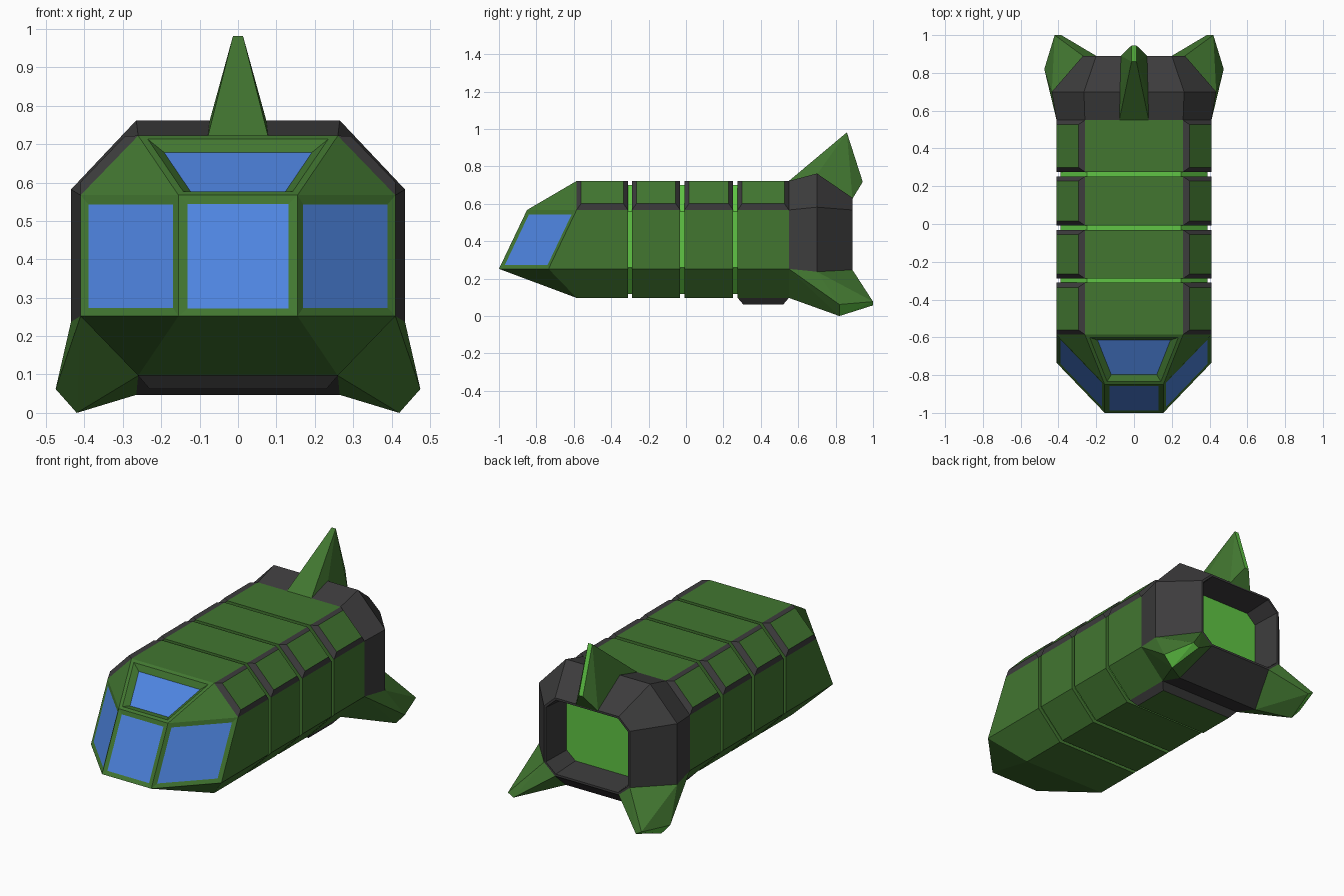
import bpy, bmesh
from mathutils import Vector

if "Cube" in bpy.data.objects:
    bpy.data.objects.remove(bpy.data.objects["Cube"])


def material(name, rgb):
    m = bpy.data.materials.new(name)
    m.diffuse_color = (*rgb, 1)
    m.use_nodes = True
    m.node_tree.nodes["Principled BSDF"].inputs["Base Color"].default_value = m.diffuse_color
    return m


MATS = [material("hull_green", (0.054, 0.182, 0.030)),
        material("bright_green", (0.115, 0.56, 0.058)),
        material("dark_grey", (0.046, 0.045, 0.046)),
        material("window_blue", (0.076, 0.231, 0.74))]
GREEN, BRIGHT, GREY, BLUE = range(4)


def finish(bm, name):
    me = bpy.data.meshes.new(name)
    bm.to_mesh(me)
    bm.free()
    for m in MATS:
        me.materials.append(m)
    ob = bpy.data.objects.new(name, me)
    bpy.context.collection.objects.link(ob)
    return ob


def octagon(w, t, z0, z1, z2, z3):
    """Side half-width w (z1..z2), top and bottom half-width t (z0 and z3)."""
    half = [(t, z0), (w, z1), (w, z2), (t, z3)]
    return half + [(-x, z) for x, z in reversed(half)]


def loft(stations, mat=GREEN):
    """Skin octagons given as (y, section) and cap both ends."""
    bm = bmesh.new()
    rings = [[bm.verts.new((x, y, z)) for x, z in sec] for y, sec in stations]
    for a, b in zip(rings, rings[1:]):
        for i in range(8):
            j = (i + 1) % 8
            bm.faces.new((a[i], a[j], b[j], b[i]))
    bm.faces.new(rings[0])
    bm.faces.new(rings[-1])
    bmesh.ops.recalc_face_normals(bm, faces=bm.faces)
    bm.normal_update()
    for f in bm.faces:
        f.material_index = mat
    return bm


def inset(bm, faces, width, depth, rim=None, cap=None):
    r = bmesh.ops.inset_individual(bm, faces=faces, thickness=width, depth=depth,
                                   use_even_offset=True)
    bm.normal_update()
    for f in r["faces"]:
        if rim is not None:
            f.material_index = rim
    for f in faces:
        if cap is not None:
            f.material_index = cap


def hull(points, name, bright_test):
    bm = bmesh.new()
    for p in points:
        bm.verts.new(p)
    bmesh.ops.convex_hull(bm, input=bm.verts)
    loose = [v for v in bm.verts if not v.link_faces]
    bmesh.ops.delete(bm, geom=loose, context='VERTS')
    bmesh.ops.recalc_face_normals(bm, faces=bm.faces)
    bm.normal_update()
    for f in bm.faces:
        f.material_index = BRIGHT if bright_test(f) else GREEN
    return finish(bm, name)


BODY = octagon(0.41, 0.26, 0.10, 0.255, 0.57, 0.725)

# Body segments with raised panels on the upper slopes
segments = [(-0.585, -0.311), (-0.289, -0.031), (-0.008, 0.252), (0.276, 0.55)]
for n, (y0, y1) in enumerate(segments):
    bm = loft([(y0, BODY), (y1, BODY)])
    slopes = [f for f in bm.faces if f.normal.z > 0.3 and abs(f.normal.x) > 0.3]
    inset(bm, slopes, 0.024, 0.024, rim=GREY)
    if n == 3:  # raised belly panel on the last segment
        inset(bm, [f for f in bm.faces if f.normal.z < -0.95], 0.03, 0.035, rim=GREY)
    finish(bm, f"body_segment_{n + 1}")

# Bright core showing through the grooves
core = octagon(0.388, 0.25, 0.122, 0.263, 0.562, 0.703)
bm = loft([(-0.58, core), (-0.15, core), (0.54, core)], BRIGHT)
for f in bm.faces:
    if f.normal.z < -0.95:
        f.material_index = BLUE if f.calc_center_median().y < -0.2 else GREEN
finish(bm, "groove_core")

# Cockpit nose with windows
bm = bmesh.new()
half = [(0.26, -0.585, 0.725), (0.155, -0.85, 0.57), (0.41, -0.585, 0.57),
        (0.155, -1.0, 0.255), (0.41, -0.735, 0.255), (0.41, -0.585, 0.255),
        (0.26, -0.585, 0.10)]
R = [bm.verts.new(p) for p in half]
L = [bm.verts.new((-x, y, z)) for x, y, z in half]
top_window = bm.faces.new((R[0], R[1], L[1], L[0]))
panes = [bm.faces.new((R[1], R[3], L[3], L[1]))]
bm.faces.new((R[3], R[6], L[6], L[3]))
for s in (R, L):
    bm.faces.new((s[0], s[1], s[2]))
    panes.append(bm.faces.new((s[1], s[2], s[4], s[3])))
    bm.faces.new((s[2], s[4], s[5]))
    bm.faces.new((s[3], s[4], s[6]))
    bm.faces.new((s[4], s[5], s[6]))
bm.faces.new((R[0], R[2], R[5], R[6], L[6], L[5], L[2], L[0]))
bmesh.ops.recalc_face_normals(bm, faces=bm.faces)
bm.normal_update()
inset(bm, panes, 0.024, -0.004, cap=BLUE)
inset(bm, [top_window], 0.018, 0)
inset(bm, [top_window], 0.03, -0.022, cap=BLUE)
finish(bm, "cockpit_nose")

# Engine housing with recessed bright exhaust
bm = loft([(0.55, BODY),
           (0.70, octagon(0.435, 0.265, 0.05, 0.24, 0.585, 0.765)),
           (0.89, octagon(0.27, 0.20, 0.19, 0.25, 0.57, 0.635))], GREY)
back = [f for f in bm.faces if f.normal.y > 0.99]
inset(bm, back, 0.012, 0)
inset(bm, back, 0.012, -0.17, cap=BRIGHT)
finish(bm, "engine_housing")

# Top fin with bright trailing edge
pts = []
for s in (1, -1):
    pts += [(s * 0.078, 0.55, 0.725), (s * 0.075, 0.70, 0.76), (s * 0.07, 0.89, 0.63),
            (s * 0.013, 0.86, 0.985), (s * 0.013, 0.945, 0.72)]
hull(pts, "top_fin", lambda f: f.normal.y > 0.8 and abs(f.normal.x) < 0.1
     and f.calc_center_median().z > 0.75)

# Lower side fins with bright outer edges
for s, side in ((1, "left"), (-1, "right")):
    pts = [(0.41, 0.55, 0.255), (0.26, 0.55, 0.10), (0.435, 0.70, 0.24),
           (0.265, 0.70, 0.05), (0.27, 0.89, 0.25), (0.20, 0.89, 0.19),
           (0.475, 0.82, 0.065), (0.42, 0.82, 0.003),
           (0.42, 1.0, 0.08), (0.385, 1.0, 0.06)]
    hull([(s * x, y, z) for x, y, z in pts], f"lower_fin_{side}",
         lambda f: min(v.co.y for v in f.verts) > 0.8
         and max(v.co.z for v in f.verts) < 0.1)

# Rest the model on the ground
for ob in bpy.data.objects:
    ob.location.z -= 0.003
